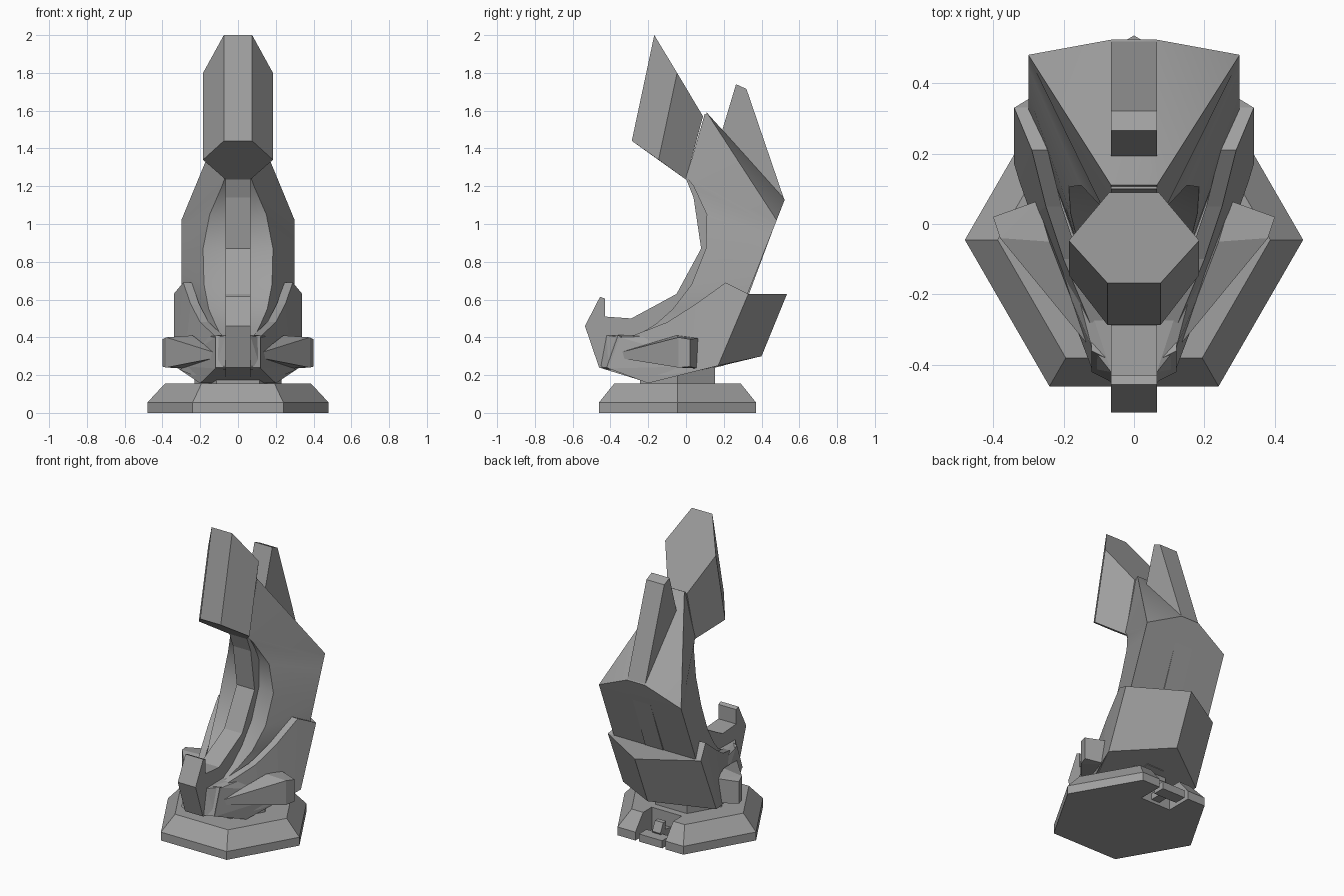
import bpy, bmesh, math
from mathutils import Vector

if "Cube" in bpy.data.objects:
    bpy.data.objects.remove(bpy.data.objects["Cube"])

grey = bpy.data.materials.new("stone_grey")
grey.diffuse_color = (0.35, 0.35, 0.35, 1)
grey.use_nodes = True
grey.node_tree.nodes["Principled BSDF"].inputs["Base Color"].default_value = grey.diffuse_color


def finish(name, bm, smooth=None):
    bmesh.ops.recalc_face_normals(bm, faces=bm.faces)
    me = bpy.data.meshes.new(name)
    bm.to_mesh(me)
    bm.free()
    me.materials.append(grey)
    ob = bpy.data.objects.new(name, me)
    bpy.context.collection.objects.link(ob)
    if smooth:
        bpy.ops.object.select_all(action='DESELECT')
        ob.select_set(True)
        bpy.context.view_layer.objects.active = ob
        bpy.ops.object.shade_smooth_by_angle(angle=math.radians(smooth))
    return ob


def flip(p):
    return (-p[0], p[1], p[2])


def hull(name, pts, both=False):
    """Convex solid; with both, the points are mirrored into the same solid."""
    bm = bmesh.new()
    for p in pts + ([flip(p) for p in pts if p[0]] if both else []):
        bm.verts.new(p)
    bmesh.ops.convex_hull(bm, input=bm.verts)
    bmesh.ops.dissolve_limit(bm, angle_limit=0.03, verts=bm.verts, edges=bm.edges)
    return finish(name, bm)


def loft(name, rings, caps=True, smooth=None):
    bm = bmesh.new()
    vs = [[bm.verts.new(p) for p in r] for r in rings]
    n = len(rings[0])
    for a, b in zip(vs, vs[1:]):
        for i in range(n):
            j = (i + 1) % n
            bm.faces.new((a[i], a[j], b[j], b[i]))
    if caps:
        bm.faces.new(vs[0])
        bm.faces.new(vs[-1])
    return finish(name, bm, smooth)


def slab(name, prof, w):
    """Side profile (y, z) extruded to half width w."""
    return loft(name, [[(s * w, y, z) for y, z in prof] for s in (-1, 1)])


def hexring(r, z):
    return [(r * math.cos(k * math.pi / 3), -0.045 + r * math.sin(k * math.pi / 3), z)
            for k in range(6)]


# Hexagonal base with a slot at the back
base = loft("base", [hexring(.48, 0), hexring(.48, .055), hexring(.387, .155)])
cutter = hull("slot_cutter", [(x, y, z) for x in (-.11, .11) for y in (.2, .5) for z in (-.1, .3)])
cutter.hide_render = True
cutter.hide_viewport = True
cut = base.modifiers.new("slot", 'BOOLEAN')
cut.object = cutter
cut.solver = 'EXACT'
slab("clip_foot", [(.29, .0), (.37, .0), (.37, .05), (.29, .05)], .085)
slab("clip_lever", [(.2, .02), (.29, .02), (.31, .06), (.28, .12), (.25, .12), (.26, .07), (.2, .06)], .03)
loft("pedestal", [hexring(.23, .15), hexring(.23, .26)])

# Central rib with the front hook and the rear fin
slab("central_rib", [(-.46, .24), (-.535, .46), (-.455, .615), (-.43, .605), (-.43, .51), (-.29, .5),
                     (-.16, .57), (-.05, .63), (.08, .87), (.04, 1.14), (0, 1.24), (.1, 1.585),
                     (.19, 1.49), (.265, 1.74), (.32, 1.715), (.52, 1.13), (.33, .62), (.2, .25),
                     (-.2, .16)], .065)

# Curved body: front edge points, each paired with a height on the straight rear edge
front = [(.065, .11, 1.59), (.067, .0, 1.25), (.085, .04, 1.2), (.15, .11, 1.05), (.185, .105, .87),
         (.18, .03, .68), (.155, -.07, .55), (.12, -.16, .47), (.09, -.26, .41), (.09, -.3, .33)]
rear_z = [1.02, 1.01, .99, .93, .85, .74, .62, .5, .4, .3]
bm = bmesh.new()
rings = []
for i, (f, z) in enumerate(zip(front, rear_z)):
    y = .48 - (1.02 - z) * .395
    q = (.065, .523, 1.13) if i == 0 else (.065, y, z)
    half = [f, (.3 if z > .55 else .27, y, z), q]
    ring = half + [flip(p) for p in reversed(half)] + [(0, f[1] + .03 * (i > 0), f[2])]
    rings.append([bm.verts.new(p) for p in ring])
for a, b in zip(rings, rings[1:]):
    for i in range(7):
        j = (i + 1) % 7
        bm.faces.new((a[i], a[j], b[j], b[i]))
t = rings[0]
for ids in ((0, 1, 2), (3, 4, 5), (0, 2, 3, 5), (0, 5, 6)):
    bm.faces.new([t[i] for i in ids])
bm.faces.new(rings[-1])
finish("curved_body", bm, 28)

# Head: slanted six-sided block
top = [(.075, -.168, 2.0), (.185, -.047, 1.8), (.07, .09, 1.57)]
low = [(.075, -.287, 1.44), (.185, -.145, 1.34), (.065, .0, 1.235)]
loft("head", [h + [flip(p) for p in reversed(h)] for h in (top, low)])

# Lower hull and pointed rear shell
hull("lower_hull", [(.34, .17, .25), (0, .4, .3), (.2, -.2, .157), (.12, -.41, .235), (.12, -.35, .4),
                    (.065, -.45, .25), (.065, -.42, .41), (.1, -.25, .405), (.25, .15, .42)], True)
hull("rear_shell", [(.34, .33, .63), (0, .535, .63), (.34, .17, .25), (0, .4, .3),
                    (.29, .33, .61), (.2, .2, .5)], True)

# Thin side walls: outer top edge paired with outer bottom edge
walls = [((.34, .33, .63), (.34, .17, .25)), ((.29, .21, .69), (.325, .12, .24)),
         ((.25, .05, .575), (.29, .02, .22)), ((.2, -.1, .48), (.24, -.1, .2)),
         ((.125, -.28, .41), (.16, -.29, .2))]
for side in (1, -1):
    tag = "right" if side > 0 else "left"
    loft("side_wall_" + tag, [[(side * (p[0] - d), p[1], p[2]) for p, d in
                               ((a, 0), (b, 0), (b, .045), (a, .045))] for a, b in walls])
    # Claws reaching forward along the sides
    claw = [(.38, -.04, .24), (.38, -.04, .4), (.4, .02, .245), (.4, .02, .39), (.275, .065, .235),
            (.275, .065, .395), (.23, -.06, .25), (.24, -.05, .41), (.125, -.35, .29), (.125, -.35, .32)]
    hull("side_claw_" + tag, [(side * x, y, z) for x, y, z in claw])
    # Cheek plates beside the hook
    cheek = [(x, y + dy, z) for x, dy in ((.06, -.03), (.12, 0)) for y, z in
             ((-.42, .24), (-.36, .41), (-.33, .4), (-.385, .23))]
    hull("cheek_plate_" + tag, [(side * x, y, z) for x, y, z in cheek])
